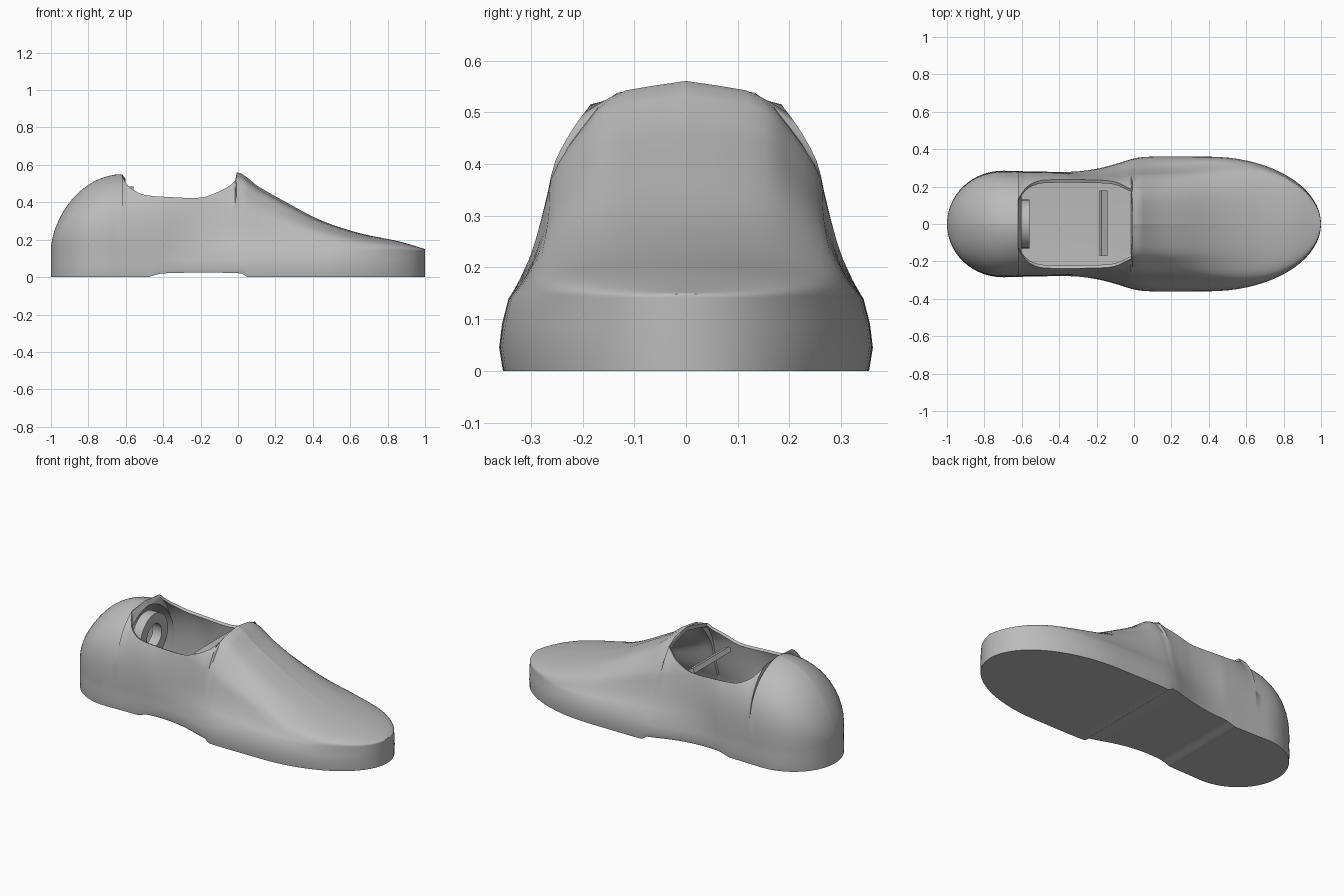
import bpy, bmesh, math
from mathutils import Matrix, Vector

if "Cube" in bpy.data.objects:
    bpy.data.objects.remove(bpy.data.objects["Cube"], do_unlink=True)

grey = bpy.data.materials.new("plain_grey")
grey.use_nodes = True
grey.diffuse_color = (0.5, 0.5, 0.5, 1)
grey.node_tree.nodes["Principled BSDF"].inputs["Base Color"].default_value = (0.5, 0.5, 0.5, 1)


def curve(points, x):
    """Smooth interpolation through (position, value) points."""
    if x <= points[0][0]:
        return points[0][1]
    if x >= points[-1][0]:
        return points[-1][1]
    i = next(n for n in range(len(points) - 1) if x <= points[n + 1][0])

    def slope(n):
        a, b = points[max(n - 1, 0)], points[min(n + 1, len(points) - 1)]
        return (b[1] - a[1]) / (b[0] - a[0])
    (x0, y0), (x1, y1) = points[i], points[i + 1]
    d = x1 - x0
    t = (x - x0) / d
    return (y0 * (1 + 2 * t) * (1 - t) ** 2 + y1 * t * t * (3 - 2 * t)
            + d * (slope(i) * t * (1 - t) ** 2 + slope(i + 1) * t * t * (t - 1)))


# Profiles along the length of the shoe
WAIST = [(-.7, .285), (-.5, .28), (-.32, .28), (-.2, .295), (-.1, .32), (0, .35), (.08, .36), (.4, .36)]
INSTEP = [(-.62, .55), (0, .56), (.1, .49), (.24, .41), (.44, .305), (.65, .235), (.865, .19), (1, .15)]
RIM_Z = [(-.62, .54), (-.59, .49), (-.55, .46), (-.5, .44), (-.4, .43), (-.2, .425),
         (-.12, .45), (-.05, .485), (-.015, .515)]
RIM_Y = [(-.62, .13), (-.59, .18), (-.55, .215), (-.48, .235), (-.2, .235), (-.1, .225), (-.015, .185)]
ARCH = [(-.48, 0), (-.4, .02), (.02, .02), (.05, 0)]
ROUNDNESS = [(-.4, 1), (0, 0), (.25, 0), (.8, 1)]
STEEP = [(0, .95), (.2, .85), (.45, .77), (.6, .72), (.8, .56), (.95, .36), (1, 0)]
WALL, FLOOR = .14, .07


def half_width(x):
    if x < -.7:
        return .285 * math.sqrt(max(0, 1 - ((x + .7) / .3) ** 2))
    if x > .4:
        return .36 * math.sqrt(max(0, 1 - ((x - .4) / .6) ** 2))
    return curve(WAIST, x)


def height(x):
    if x < -.62:
        return .15 + .4 * max(0, 1 - ((x + .62) / .38) ** 2) ** .6
    return curve(INSTEP, x)


def side(f, x):
    """Width fraction of the upper at height fraction f."""
    k = curve(ROUNDNESS, x)
    start = .95 if x > 0 else .95 + .04 * k
    return k * start * max(0, 1 - f ** 3) ** .6 + (1 - k) * curve(STEEP, f)


def section(x):
    """Half section: sole, outer wall, rim, lining, insole."""
    w, base = half_width(x), curve(ARCH, x)
    is_open = -.62 < x < -.01
    top = curve(RIM_Z, x) if is_open else height(x)
    lo, hi = 0.0, 1.0
    if is_open:
        target = curve(RIM_Y, x) / w
        for _ in range(30):
            mid = (lo + hi) / 2
            lo, hi = (mid, hi) if side(mid, x) > target else (lo, mid)
    outer = [(w * .98, base), (w, .045), (w * .985, .09)]
    for i in range(17):
        f = math.sin(i / 16 * math.pi / 2)
        outer.append((w * side(f * hi, x), WALL + (top - WALL) * f))
    drop = .008 if is_open else .025
    lining = [(y * .93, max(FLOOR, z - drop)) for y, z in reversed(outer[2:])]
    pts = [(x, 0, base)] + [(x, y, z) for y, z in outer]
    inner_x = x if is_open else x * .97
    pts += [(inner_x, y, z) for y, z in lining]
    return pts + [(inner_x, 0, FLOOR)]


def finish(name, bm, smooth=True):
    bmesh.ops.recalc_face_normals(bm, faces=bm.faces)
    mesh = bpy.data.meshes.new(name)
    bm.to_mesh(mesh)
    bm.free()
    mesh.materials.append(grey)
    ob = bpy.data.objects.new(name, mesh)
    bpy.context.collection.objects.link(ob)
    bpy.ops.object.select_all(action='DESELECT')
    ob.select_set(True)
    bpy.context.view_layer.objects.active = ob
    if smooth:
        bpy.ops.object.shade_smooth_by_angle(angle=math.radians(35))
    return ob


# Shoe body: half loft, mirrored across the centre line
stations = [-1 + .38 * (1 - math.cos(i / 16 * math.pi / 2)) for i in range(17)]
stations += [-.619, -.61, -.6] + [-.58 + .02 * i for i in range(28)] + [-.015, -.007]
stations += [.02, .05] + [.1 + .05 * i for i in range(7)]
stations += [.4 + .6 * math.sin(i / 18 * math.pi / 2) for i in range(1, 19)]
bm = bmesh.new()
rows = []
for x in stations:
    rows.append([bm.verts.new(p) for p in section(x)])
for a, b in zip(rows, rows[1:]):
    for i in range(len(a) - 1):
        bm.faces.new((a[i], b[i], b[i + 1], a[i + 1]))
bmesh.ops.remove_doubles(bm, verts=bm.verts, dist=.0003)
centre = [v for v in bm.verts if abs(v.co.y) < .0005]
for v in centre:
    v.co.y = 0
geometry = bm.verts[:] + bm.edges[:] + bm.faces[:]
copy = bmesh.ops.duplicate(bm, geom=geometry)["geom"]
copied = [g for g in copy if isinstance(g, bmesh.types.BMVert)]
bmesh.ops.scale(bm, vec=(1, -1, 1), verts=copied)
bmesh.ops.reverse_faces(bm, faces=[g for g in copy if isinstance(g, bmesh.types.BMFace)])
bmesh.ops.remove_doubles(bm, verts=bm.verts, dist=.0003)
finish("shoe_body", bm)

# Ring inside the heel
bm = bmesh.new()
loops = []
for x, r in ((-.62, .13), (-.56, .13), (-.56, .07), (-.62, .07)):
    loops.append([bm.verts.new((x, r * math.cos(t * math.pi / 16), .355 + r * math.sin(t * math.pi / 16)))
                  for t in range(32)])
for n in range(4):
    a, b = loops[n], loops[(n + 1) % 4]
    for t in range(32):
        u = (t + 1) % 32
        bm.faces.new((a[t], a[u], b[u], b[t]))
finish("heel_ring", bm)

# Cross bar under the opening
bm = bmesh.new()
matrix = (Matrix.Translation(Vector((-.163, .005, .4))) @ Matrix.Rotation(math.radians(25), 4, 'Y')
          @ Matrix.Diagonal((.035, .35, .03, 1)))
bmesh.ops.create_cube(bm, size=1, matrix=matrix)
finish("cross_bar", bm, smooth=False)
